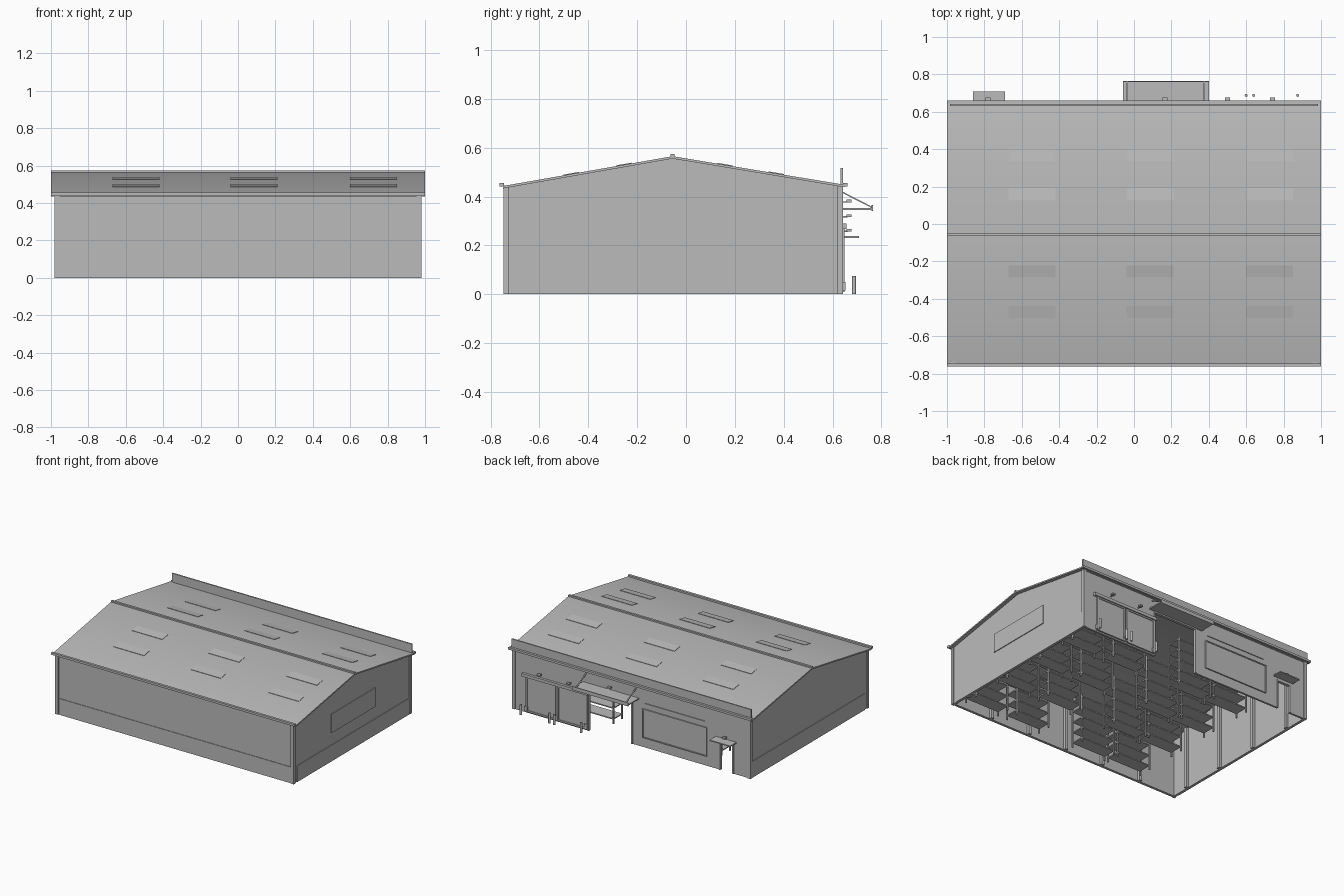
import bpy, bmesh
from mathutils import Vector

cube = bpy.data.objects.get("Cube")
if cube:
    bpy.data.objects.remove(cube, do_unlink=True)

grey = bpy.data.materials.new("warm_grey")
grey.use_nodes = True
grey.diffuse_color = (0.5, 0.5, 0.5, 1)
grey.node_tree.nodes["Principled BSDF"].inputs["Base Color"].default_value = (0.5, 0.5, 0.5, 1)

WX, FRONT, BACK, EAVE = 0.973, -0.738, 0.637, 0.445
RIDGE_Y, RIDGE_Z, T = -0.055, 0.565, 0.015


def finish(name, bm):
    bmesh.ops.recalc_face_normals(bm, faces=bm.faces)
    mesh = bpy.data.meshes.new(name)
    bm.to_mesh(mesh)
    bm.free()
    mesh.materials.append(grey)
    obj = bpy.data.objects.new(name, mesh)
    bpy.context.collection.objects.link(obj)
    return obj


def boxes(name, specs):
    """One object from boxes given as (x0, x1, y0, y1, z0, z1)."""
    bm = bmesh.new()
    for x0, x1, y0, y1, z0, z1 in specs:
        for v in bmesh.ops.create_cube(bm, size=1)["verts"]:
            v.co = Vector((x1 if v.co.x > 0 else x0, y1 if v.co.y > 0 else y0,
                           z1 if v.co.z > 0 else z0))
    return finish(name, bm)


def prism(name, profile, x0, x1):
    """Extrude a (y, z) outline along x."""
    bm = bmesh.new()
    face = bm.faces.new([bm.verts.new((x0, y, z)) for y, z in profile])
    new = bmesh.ops.extrude_face_region(bm, geom=[face])["geom"]
    bmesh.ops.translate(bm, vec=(x1 - x0, 0, 0),
                        verts=[g for g in new if isinstance(g, bmesh.types.BMVert)])
    return finish(name, bm)


def frame(x0, x1, y0, y1, z0, z1, w):
    """Four bars around a rectangle in the back wall plane."""
    return [(x0, x1, y0, y1, z1 - w, z1), (x0, x1, y0, y1, z0, z0 + w),
            (x0, x0 + w, y0, y1, z0, z1), (x1 - w, x1, y0, y1, z0, z1)]


def roof_z(y):
    edge, z = (FRONT, EAVE) if y < RIDGE_Y else (BACK, EAVE + 0.005)
    return RIDGE_Z + (z - RIDGE_Z) * (y - RIDGE_Y) / (edge - RIDGE_Y)


# Gable walls, plinths and corner posts
gable = [(FRONT, 0), (BACK, 0), (BACK, EAVE), (RIDGE_Y, RIDGE_Z - 0.01), (FRONT, EAVE - 0.005)]
for side, s in (("left", 1), ("right", -1)):
    prism(side + "_gable_wall", gable, s * (WX - T), s * WX)
    boxes(side + "_plinth", [(s * WX, s * (WX + 0.005), -0.70, 0.615, 0, 0.12)])
    boxes(side + "_corner_posts", [
        (s * 0.955, s * 0.98, -0.746, -0.733, 0, EAVE),
        (s * 0.970, s * 0.98, -0.746, -0.725, 0, EAVE),
        (s * 0.955, s * 0.98, 0.630, 0.643, 0, EAVE),
        (s * 0.970, s * 0.98, 0.618, 0.643, 0, EAVE)])
    boxes(side + "_wall_columns", [(s * 0.94, s * (WX - T), y - 0.012, y + 0.012, 0, roof_z(y) - 0.01)
                                   for y in (-0.585, -0.24, 0.11, 0.46)])
boxes("gable_sign_panel", [(WX, WX + 0.006, -0.30, 0.215, 0.21, 0.35)])

# Front wall
boxes("front_wall", [(-WX, WX, FRONT, FRONT + T, 0, EAVE)])
boxes("front_plinth", [(-0.95, 0.95, FRONT - 0.004, FRONT, 0, 0.12)])
boxes("front_wall_columns", [(x - 0.012, x + 0.012, FRONT + T, FRONT + 0.035, 0, EAVE)
                             for x in (-0.65, -0.32, 0, 0.32, 0.65)])

# Back wall with a loading opening and a small doorway
inner = BACK - T
boxes("back_wall", [
    (-WX, -0.83, inner, BACK, 0, EAVE), (-0.83, -0.73, inner, BACK, 0.205, EAVE),
    (-0.73, 0.0, inner, BACK, 0, EAVE), (0.0, 0.35, inner, BACK, 0.34, EAVE),
    (0.35, WX, inner, BACK, 0, EAVE)])
for name, x0, x1, top in (("doorway", -0.84, -0.72, 0.215), ("loading_opening", -0.01, 0.36, 0.345)):
    boxes(name + "_frame", [(x0, x0 + 0.01, inner, 0.643, 0, top), (x1 - 0.01, x1, inner, 0.643, 0, top),
                            (x0, x1, inner, 0.643, top - 0.01, top)])

# Roof sheet with a soft ridge, cap, gutters and parapet
front_edge, back_edge = -0.748, 0.648
roof = prism("roof", [(y, roof_z(y) + dz) for dz, ys in
                      ((0, (front_edge, RIDGE_Y, back_edge)), (-0.01, (back_edge, RIDGE_Y, front_edge)))
                      for y in ys], -1, 1)
bpy.context.view_layer.objects.active = roof
roof.select_set(True)
bpy.ops.object.shade_smooth_by_angle(angle=0.6)
roof.select_set(False)
boxes("ridge_cap", [(-1, 1, RIDGE_Y - 0.008, RIDGE_Y + 0.008, 0.56, 0.574)])
boxes("gutters", [(-1, 1, -0.763, -0.745, 0.44, 0.456), (-1, 1, 0.643, 0.66, 0.44, 0.456)])
boxes("parapet_sign", [(-0.985, 0.985, 0.632, 0.642, EAVE - 0.01, 0.516)])

# Skylights
for i, y in enumerate((-0.47, -0.255, 0.16, 0.37)):
    for j, x in enumerate((-0.545, 0.085, 0.725)):
        a, b = y - 0.032, y + 0.032
        prism(f"skylight_{i}_{j}", [(a, roof_z(a)), (b, roof_z(b)), (b, roof_z(b) + 0.003),
                                    (a, roof_z(a) + 0.003)], x - 0.125, x + 0.125)

# Sliding doors, their rail and guides
for name, x0, x1 in (("sliding_door_a", 0.36, 0.605), ("sliding_door_b", 0.62, 0.865)):
    boxes(name, [(x0, x1, BACK, 0.643, 0.01, 0.27)]
          + frame(x0, x1, 0.643, 0.648, 0.01, 0.27, 0.012))
boxes("sliding_door_rail", [(0.35, 0.89, BACK, 0.656, 0.268, 0.29)])
boxes("door_guides", [(x - 0.012, x + 0.012, BACK, 0.652, 0.015, 0.05) for x in (0.37, 0.61, 0.86)])

# Wall sign
boxes("wall_sign", [(-0.62, -0.09, BACK, 0.641, 0.07, 0.285)]
      + frame(-0.62, -0.09, BACK, 0.646, 0.07, 0.285, 0.008))
boxes("sign_trim", [(-0.60, -0.11, BACK, 0.643, 0.325, 0.329)])

# Canopies
boxes("loading_canopy", [(-0.06, 0.40, BACK, 0.765, 0.345, 0.353), (-0.06, 0.40, 0.759, 0.765, 0.34, 0.366)])
boxes("doorway_canopy", [(-0.86, -0.69, BACK, 0.709, 0.231, 0.239)])
for side, x in (("left", 0.375), ("right", -0.035)):
    prism(side + "_canopy_stay", [(BACK, 0.416), (BACK, 0.422), (0.76, 0.359), (0.76, 0.353)],
          x - 0.004, x + 0.004)

# Wall lamps
boxes("wall_lamps", [b for x, z in ((-0.78, 0.26), (0.165, 0.38), (0.50, 0.32), (0.74, 0.32))
                     for b in ((x - 0.004, x + 0.004, BACK, 0.66, z - 0.005, z),
                               (x - 0.013, x + 0.013, 0.656, 0.677, z - 0.004, z + 0.007))])

# Bollards
bm = bmesh.new()
for x in (0.38, 0.60, 0.64, 0.875):
    made = bmesh.ops.create_cone(bm, cap_ends=True, segments=12, radius1=0.008, radius2=0.008, depth=0.075)
    bmesh.ops.translate(bm, verts=made["verts"], vec=(x, 0.688, 0.0375))
finish("bollards", bm)

# Storage racks in rows
bays = (0.78, 0.42, -0.155, -0.465)
half, deep, tall, post = 0.14, 0.05, 0.37, 0.005
for r, y in enumerate((-0.61, -0.28, 0.06, 0.40)):
    for c, x in enumerate(bays):
        parts = [(x - half, x + half, y - deep, y + deep, z, z + 0.008)
                 for z in (0.03, 0.11, 0.19, 0.27, 0.35)]
        parts += [(x + sx * half - post, x + sx * half + post, y + sy * deep - post, y + sy * deep + post, 0, tall)
                  for sx in (-1, 1) for sy in (-1, 1)]
        boxes(f"storage_rack_{r}_{c}", parts)
